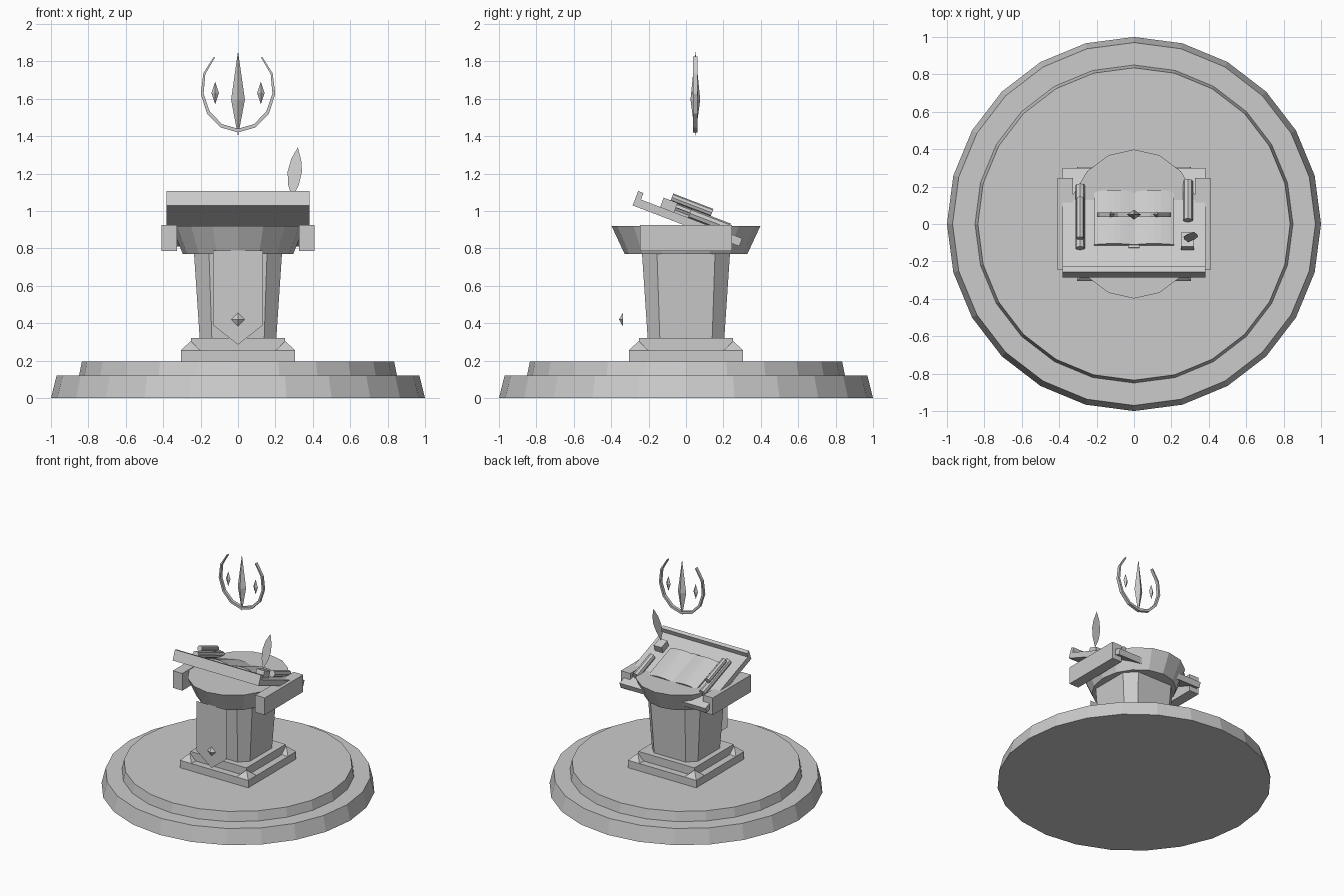
import bpy, bmesh, math
from mathutils import Matrix, Vector

if "Cube" in bpy.data.objects:
    bpy.data.objects.remove(bpy.data.objects["Cube"])

grey = bpy.data.materials.new("stone_grey")
grey.diffuse_color = (0.6, 0.6, 0.6, 1)
grey.use_nodes = True
grey.node_tree.nodes["Principled BSDF"].inputs["Base Color"].default_value = grey.diffuse_color


def make(name, bm, matrix=None):
    bmesh.ops.recalc_face_normals(bm, faces=bm.faces[:])
    me = bpy.data.meshes.new(name)
    bm.to_mesh(me)
    bm.free()
    me.materials.append(grey)
    ob = bpy.data.objects.new(name, me)
    if matrix:
        ob.matrix_world = matrix
    bpy.context.collection.objects.link(ob)
    return ob


def box(name, lo, hi, matrix=None):
    bm = bmesh.new()
    bmesh.ops.create_cube(bm, size=1)
    for v in bm.verts:
        v.co = Vector([(a + b) / 2 + c * (b - a) for a, b, c in zip(lo, hi, v.co)])
    return make(name, bm, matrix)


def loft(name, rings, closed=False, matrix=None):
    """Join equal-length point rings with quads; cap the ends."""
    bm = bmesh.new()
    rs = [[bm.verts.new(p) for p in r] for r in rings]
    n = len(rs[0])
    for a, b in zip(rs, rs[1:]):
        for i in range(n):
            j = (i + 1) % n
            bm.faces.new((a[i], a[j], b[j], b[i]))
    bm.faces.new(rs[0][::-1])
    bm.faces.new(rs[-1])
    return make(name, bm, matrix)


def ring(n, rx, ry, z):
    return [(rx * math.cos(2 * math.pi * i / n), ry * math.sin(2 * math.pi * i / n), z)
            for i in range(n)]


def chamfered(h, c, z):
    q = [(h, -c), (h, c), (c, h), (-c, h), (-h, c), (-h, -c), (-c, -h), (c, -h)]
    return [(x, y, z) for x, y in q]


def spike(name, base, tips):
    """Pyramid (one tip) or crystal (two tips) over a base outline."""
    bm = bmesh.new()
    b = [bm.verts.new(p) for p in base]
    for t in tips:
        tv = bm.verts.new(t)
        for i in range(len(b)):
            bm.faces.new((b[i], b[(i + 1) % len(b)], tv))
    if len(tips) == 1:
        bm.faces.new(b)
    return make(name, bm)


def sheet(name, pts):
    bm = bmesh.new()
    bm.faces.new([bm.verts.new(p) for p in pts])
    return make(name, bm)


# Round stepped base
loft("base_lower", [ring(24, 1, 1, 0), ring(24, 0.97, 0.97, 0.12)])
loft("base_upper", [ring(24, 0.85, 0.85, 0.12), ring(24, 0.835, 0.835, 0.195)])

# Square plinth with corner pyramids
box("plinth_lower", (-0.305, -0.305, 0.195), (0.305, 0.305, 0.255))
box("plinth_upper", (-0.25, -0.25, 0.255), (0.25, 0.25, 0.32))
for sx in (-1, 1):
    for sy in (-1, 1):
        cx, cy, r = sx * 0.253, sy * 0.253, 0.052
        spike("corner_pyramid",
              [(cx - r, cy - r, 0.255), (cx + r, cy - r, 0.255),
               (cx + r, cy + r, 0.255), (cx - r, cy + r, 0.255)],
              [(cx, cy, 0.305)])

# Column and flared capital
loft("column", [chamfered(0.205, 0.14, 0.32), chamfered(0.235, 0.155, 0.77)])
loft("capital", [ring(16, 0.295, 0.328, 0.77), ring(16, 0.355, 0.398, 0.92)])
for s in (-1, 1):
    xs = sorted((s * 0.325, s * 0.41))
    box("side_arm", (xs[0], -0.245, 0.787), (xs[1], 0.245, 0.925))

# Hanging banner with gem
by = -0.337
sheet("banner", [(-0.133, by, 0.79), (-0.133, by, 0.39), (0, by, 0.285),
                 (0.133, by, 0.39), (0.133, by, 0.79)])
spike("banner_gem", [(-0.037, by, 0.42), (0, by, 0.383), (0.037, by, 0.42), (0, by, 0.457)],
      [(0, by - 0.021, 0.42)])

# Tilted board: local y runs down the slope, local z is its normal
tilt = Matrix.Translation((0, -0.285, 1.03)) @ Matrix.Rotation(math.radians(-21), 4, 'X')
box("board", (-0.383, 0, 0), (0.383, 0.61, 0.045), tilt)
box("board_lip", (-0.383, 0, 0), (0.383, 0.03, 0.082), tilt)

# Open book pages with a gentle arch on each side
top = []
for i in range(13):
    x = -0.215 + 0.43 * i / 12
    top.append((x, 0.058 + 0.016 * abs(math.sin(math.pi * x / 0.215))))
outline = [(-0.215, 0.043)] + top + [(0.215, 0.043)]
loft("open_pages", [[(x, y, z) for x, z in outline] for y in (0.165, 0.47)], matrix=tilt)
box("page_ribbon", (-0.03, 0.15, 0.045), (0.03, 0.17, 0.055), tilt)


# Scroll rolls on either side
def roll(name, x, y0, y1, z, r):
    loft(name, [[(x + r * math.cos(a * math.pi / 4), y, z + r * math.sin(a * math.pi / 4))
                 for a in range(8)] for y in (y0, y1)], matrix=tilt)


roll("left_scroll", -0.288, 0.14, 0.50, 0.07, 0.026)
roll("left_scroll_upper", -0.288, 0.18, 0.41, 0.115, 0.022)
roll("right_scroll", 0.288, 0.30, 0.525, 0.07, 0.027)

# Inkwell and quill
box("inkwell", (0.25, 0.14, 0.04), (0.32, 0.22, 0.098), tilt)
quill = [(0.29, 1.07), (0.325, 1.14), (0.342, 1.21), (0.338, 1.27), (0.32, 1.34),
         (0.285, 1.28), (0.265, 1.21), (0.268, 1.14)]
sheet("quill", [(x, -0.09 + (z - 1.1) * 0.2, z) for x, z in quill])

# Floating crescent ring, tapering to its tips
rings = []
for i in range(11):
    a = math.radians(130 + 28 * i)
    w = 0.008 + 0.012 * math.sin(math.pi * i / 10)
    c, s = math.cos(a), math.sin(a)
    o = (0.2 * c, 1.65 + 0.23 * s)
    n = ((0.2 - w) * c, 1.65 + (0.23 - w) * s)
    rings.append([(p[0], y, p[1]) for p, y in ((o, 0.038), (o, 0.062), (n, 0.062), (n, 0.038))])
loft("crescent", rings)


# Floating crystals
def crystal(name, x, r, ry, low, mid, high):
    spike(name, [(x - r, 0.05, mid), (x, 0.05 - ry, mid), (x + r, 0.05, mid), (x, 0.05 + ry, mid)],
          [(x, 0.05, low), (x, 0.05, high)])


crystal("centre_crystal", 0, 0.037, 0.026, 1.40, 1.595, 1.855)
for s in (-1, 1):
    crystal("side_crystal", s * 0.122, 0.02, 0.016, 1.57, 1.63, 1.69)
